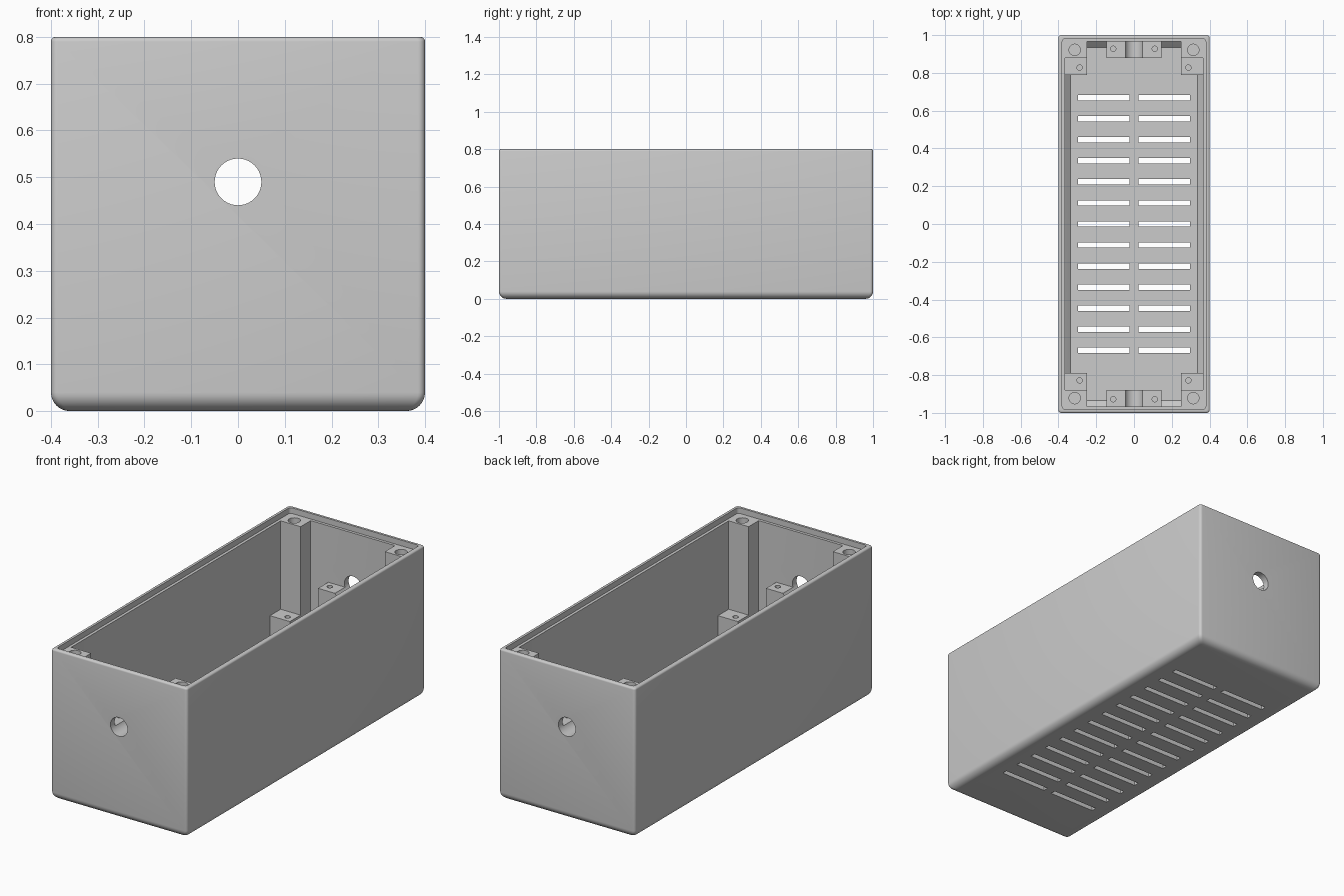
import bpy, bmesh, math
from mathutils import Matrix, Vector

cube = bpy.data.objects.get("Cube")
if cube:
    bpy.data.objects.remove(cube, do_unlink=True)

HX, HY, H = 0.4, 1.0, 0.8            # half width, half length, height
WALL, FLOOR, LEDGE = 0.035, 0.035, 0.77
HOLE_Z, HOLE_R = 0.49, 0.05

grey = bpy.data.materials.new("light grey plastic")
grey.use_nodes = True
COLOUR = (0.6, 0.6, 0.6, 1)
grey.diffuse_color = COLOUR
grey.node_tree.nodes["Principled BSDF"].inputs["Base Color"].default_value = COLOUR


def finish(bm, name):
    """Turn a bmesh into an object."""
    bmesh.ops.recalc_face_normals(bm, faces=bm.faces)
    mesh = bpy.data.meshes.new(name)
    bm.to_mesh(mesh)
    bm.free()
    mesh.materials.append(grey)
    obj = bpy.data.objects.new(name, mesh)
    bpy.context.collection.objects.link(obj)
    return obj


def add_box(bm, lo, hi):
    lo, hi = Vector(lo), Vector(hi)
    m = Matrix.Translation((lo + hi) / 2) @ Matrix.Diagonal((*(hi - lo), 1))
    bmesh.ops.create_cube(bm, size=1, matrix=m)


def add_cylinder(bm, centre, radius, depth, along_y=False):
    m = Matrix.Translation(centre)
    if along_y:
        m = m @ Matrix.Rotation(math.pi / 2, 4, 'X')
    bmesh.ops.create_cone(bm, cap_ends=True, segments=40, radius1=radius,
                          radius2=radius, depth=depth, matrix=m)


def cut(obj, bm):
    """Subtract the cutter and shade the result."""
    cutter = finish(bm, "cutter")
    cutter.hide_render = True
    mod = obj.modifiers.new("cut", 'BOOLEAN')
    mod.operation, mod.solver, mod.object = 'DIFFERENCE', 'EXACT', cutter
    bpy.ops.object.select_all(action='DESELECT')
    obj.select_set(True)
    bpy.context.view_layer.objects.active = obj
    bpy.ops.object.modifier_apply(modifier=mod.name)
    bpy.data.objects.remove(cutter, do_unlink=True)
    bpy.ops.object.shade_smooth_by_angle(angle=math.radians(30))


def ring(bm, inset, z, r, steps=5):
    """Rounded rectangle of vertices at one height."""
    verts = []
    for k, (sx, sy) in enumerate([(1, 1), (-1, 1), (-1, -1), (1, -1)]):
        for i in range(steps + 1):
            a = math.pi / 2 * (k + i / steps)
            verts.append(bm.verts.new((sx * (HX - inset - r) + r * math.cos(a),
                                       sy * (HY - inset - r) + r * math.sin(a), z)))
    return verts


# Box wall section: rounded base, rounded rim, lid recess, chamfered floor
section = []
for i in range(9):
    a = math.pi / 2 * i / 8
    section.append((0.04 * (1 - math.sin(a)), 0.04 * (1 - math.cos(a)), 0.015))
for i in range(5):
    a = math.pi / 2 * i / 4
    section.append((0.01 * (1 - math.cos(a)), H - 0.01 * (1 - math.sin(a)), 0.015))
section += [(0.02, H, 0.015), (0.02, LEDGE, 0.015), (WALL, LEDGE, 0.004),
            (WALL, FLOOR + 0.03, 0.004), (WALL + 0.03, FLOOR, 0.004)]
bm = bmesh.new()
rings = [ring(bm, *s) for s in section]
for a, b in zip(rings, rings[1:]):
    for i in range(len(a)):
        j = (i + 1) % len(a)
        bm.faces.new((a[i], a[j], b[j], b[i]))
bm.faces.new(rings[0])
bm.faces.new(rings[-1])
box = finish(bm, "box")

# Floor vents and cable holes
bm = bmesh.new()
for row in range(-6, 7):
    y = row * 0.1115
    for side in (-1, 1):
        x = side * 0.16
        add_box(bm, (x - 0.136, y - 0.014, -0.1), (x + 0.136, y + 0.014, 0.1))
add_cylinder(bm, (0, 0, HOLE_Z), HOLE_R, 3, along_y=True)
cut(box, bm)


def post(name, sx, sy, y0, y1, top, hole, radius):
    """Corner post with a blind screw hole."""
    bm = bmesh.new()
    xs = sorted((sx * 0.248, sx * (HX - WALL)))
    ys = sorted((sy * y0, sy * y1))
    add_box(bm, (xs[0], ys[0], FLOOR), (xs[1], ys[1], top))
    obj = finish(bm, name)
    bm = bmesh.new()
    add_cylinder(bm, (sx * hole[0], sy * hole[1], top), radius, 0.3)
    cut(obj, bm)


for sy, end in ((-1, "front"), (1, "back")):
    # Lid posts and lower board posts
    for sx, side in ((-1, "right"), (1, "left")):
        post(f"{end}_{side}_lid_post", sx, sy, 0.88, HY - WALL, LEDGE, (0.314, 0.922), 0.03)
        post(f"{end}_{side}_board_post", sx, sy, 0.79, 0.88, 0.3, (0.288, 0.828), 0.014)
    # Cable clamp block with round channel and screw holes
    ys = sorted((sy * 0.88, sy * (HY - WALL)))
    bm = bmesh.new()
    add_box(bm, (-0.145, ys[0], FLOOR), (0.145, ys[1], 0.47))
    clamp = finish(bm, f"{end}_cable_clamp")
    bm = bmesh.new()
    add_cylinder(bm, (0, sy * 0.92, HOLE_Z), HOLE_R, 0.3, along_y=True)
    for x in (-0.11, 0.11):
        add_cylinder(bm, (x, sy * 0.928, 0.47), 0.014, 0.3)
    cut(clamp, bm)
